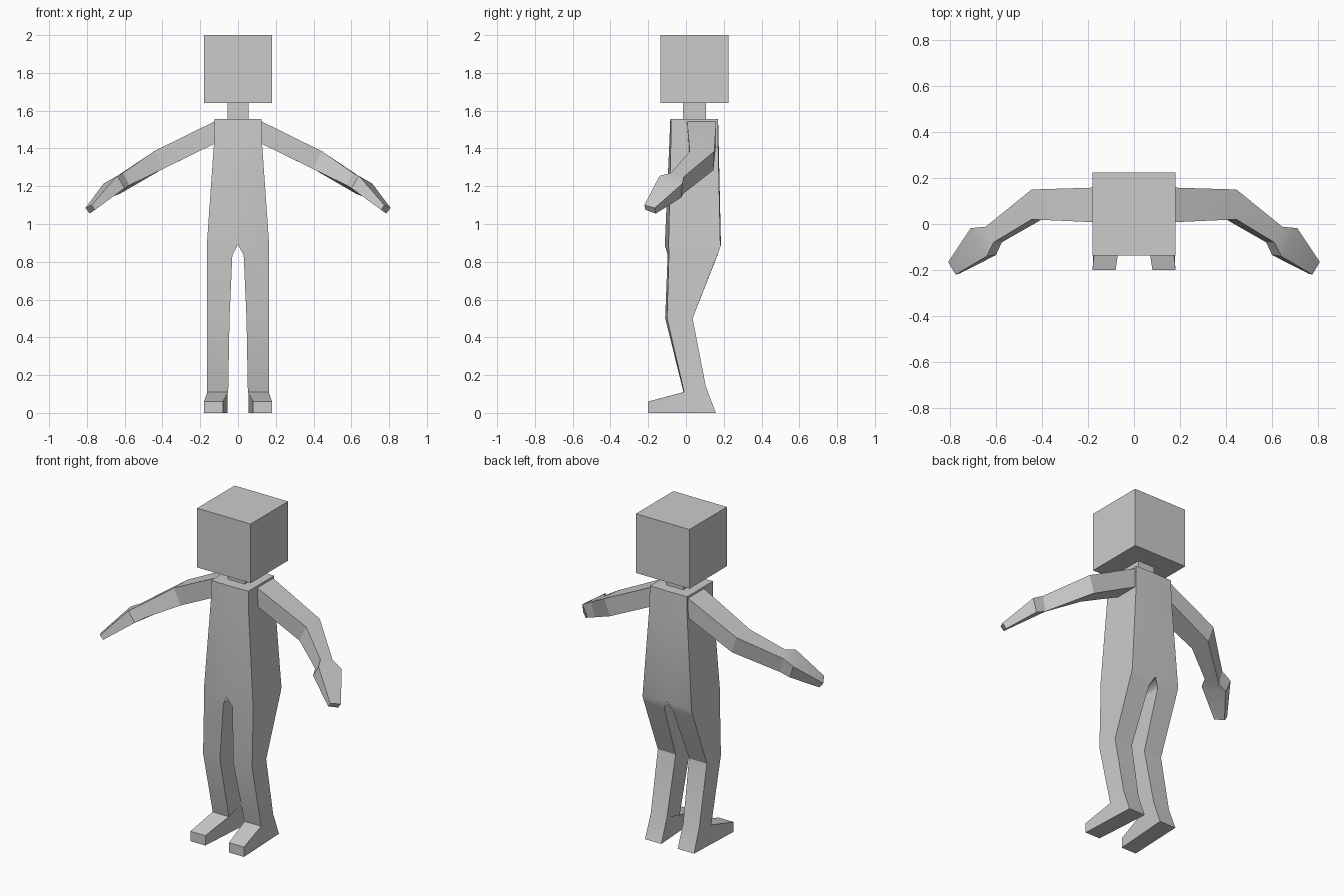
import bpy, bmesh, math


def finish(name, bm, mirror=False):
    """Turn a bmesh into an object, optionally mirrored across x = 0."""
    bmesh.ops.remove_doubles(bm, verts=bm.verts, dist=0.0005)
    bmesh.ops.recalc_face_normals(bm, faces=bm.faces)
    # Drop the hidden walls on the mirror plane
    if mirror:
        inner = [f for f in bm.faces if all(abs(v.co.x) < 1e-4 for v in f.verts)]
        bmesh.ops.delete(bm, geom=inner, context='FACES')
    mesh = bpy.data.meshes.new(name)
    bm.to_mesh(mesh)
    bm.free()
    ob = bpy.data.objects.new(name, mesh)
    bpy.context.collection.objects.link(ob)
    if mirror:
        mod = ob.modifiers.new("Mirror", 'MIRROR')
        mod.use_clip = True
    bpy.ops.object.select_all(action='DESELECT')
    ob.select_set(True)
    bpy.context.view_layer.objects.active = ob
    bpy.ops.object.shade_smooth_by_angle(angle=math.radians(20))
    return ob


def loft(name, rings):
    """Skin a chain of four-cornered rings, cap the ends and mirror."""
    bm = bmesh.new()
    rows = [[bm.verts.new(p) for p in ring] for ring in rings]
    for a, b in zip(rows, rows[1:]):
        for i in range(4):
            j = (i + 1) % 4
            bm.faces.new((a[i], a[j], b[j], b[i]))
    bm.faces.new(rows[0])
    bm.faces.new(rows[-1][::-1])
    return finish(name, bm, mirror=True)


def block(name, x, y0, y1, z0, z1):
    bm = bmesh.new()
    bmesh.ops.create_cube(bm, size=1)
    for v in bm.verts:
        v.co = (v.co.x * 2 * x, y0 + (v.co.y + 0.5) * (y1 - y0), z0 + (v.co.z + 0.5) * (z1 - z0))
    return finish(name, bm)


# Head and neck
block("head", 0.18, -0.136, 0.224, 1.64, 2.0)
block("neck", 0.056, -0.015, 0.105, 1.54, 1.65)

# Torso, legs and feet in one skin: inner front, outer front, outer back, inner back
loft("body", [
    [(0, -0.083, 1.555), (0.125, -0.08, 1.555), (0.125, 0.168, 1.555), (0, 0.17, 1.555)],
    [(0, -0.088, 1.43), (0.127, -0.08, 1.43), (0.127, 0.17, 1.43), (0, 0.173, 1.43)],
    [(0, -0.112, 0.89), (0.165, -0.092, 0.89), (0.165, 0.182, 0.88), (0, 0.185, 0.89)],
    [(0.03, -0.097, 0.835), (0.165, -0.09, 0.845), (0.165, 0.17, 0.845), (0.03, 0.167, 0.835)],
    [(0.045, -0.11, 0.5), (0.165, -0.10, 0.5), (0.165, 0.035, 0.5), (0.045, 0.035, 0.5)],
    [(0.052, -0.013, 0.11), (0.163, -0.01, 0.11), (0.163, 0.105, 0.14), (0.055, 0.105, 0.14)],
    [(0.08, -0.2, 0.06), (0.18, -0.2, 0.06), (0.165, 0.158, 0), (0.055, 0.158, 0)],
    [(0.08, -0.2, 0), (0.18, -0.2, 0), (0.165, 0.158, 0), (0.055, 0.158, 0)],
])

# Arms and hands: top front, top back, bottom back, bottom front
loft("arms", [
    [(0.11, 0.005, 1.55), (0.11, 0.16, 1.55), (0.11, 0.16, 1.432), (0.11, 0.012, 1.432)],
    [(0.445, 0.02, 1.385), (0.445, 0.15, 1.385), (0.41, 0.145, 1.285), (0.40, 0.02, 1.29)],
    [(0.61, -0.08, 1.27), (0.645, -0.012, 1.25), (0.625, -0.015, 1.16), (0.575, -0.08, 1.205)],
    [(0.64, -0.14, 1.255), (0.71, -0.018, 1.215), (0.68, -0.025, 1.14), (0.60, -0.135, 1.19)],
    [(0.775, -0.22, 1.10), (0.808, -0.165, 1.085), (0.785, -0.16, 1.055), (0.757, -0.215, 1.075)],
])
